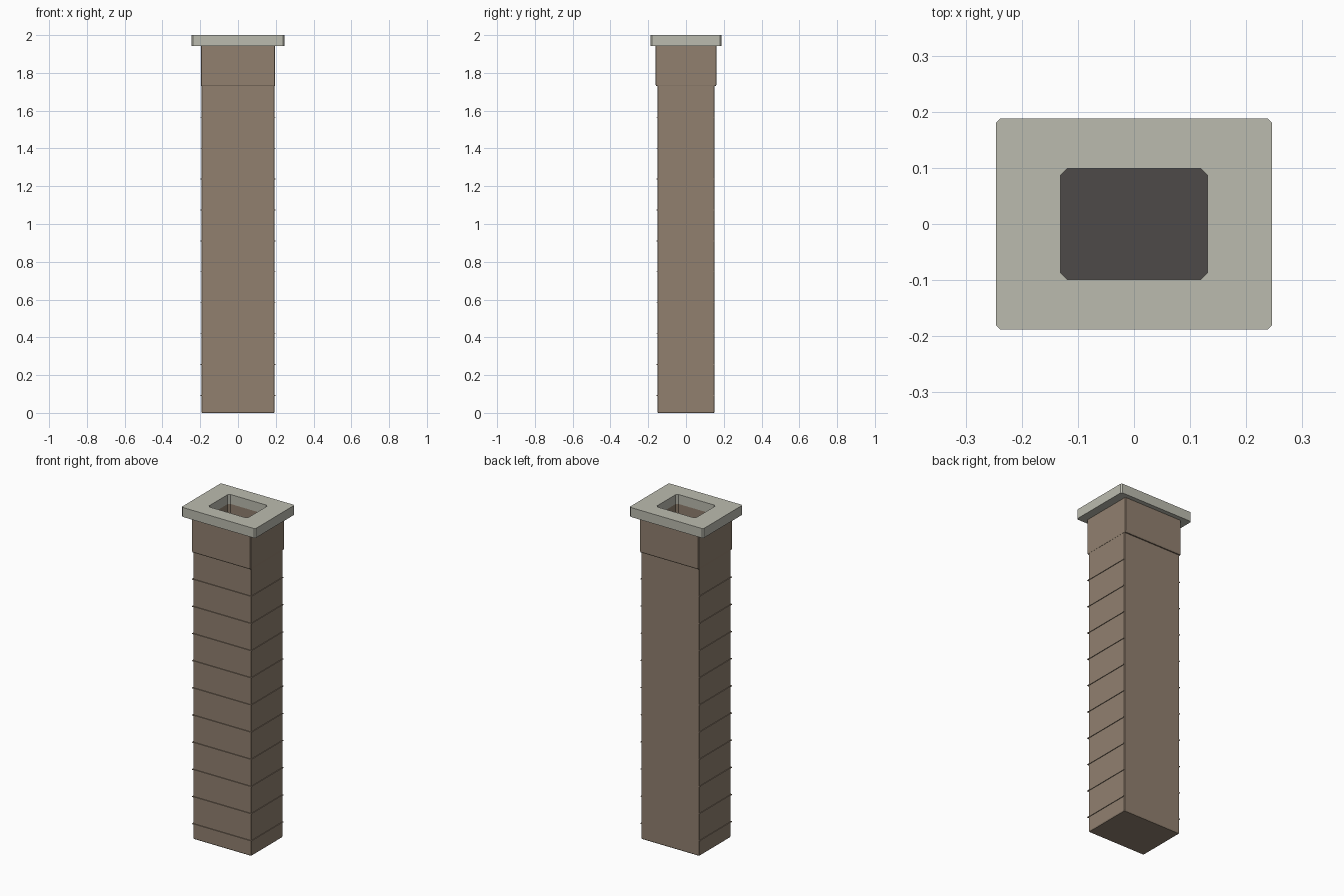
import bpy
import bmesh

if "Cube" in bpy.data.objects:
    bpy.data.objects.remove(bpy.data.objects["Cube"])


def material(name, rgb):
    m = bpy.data.materials.new(name)
    m.diffuse_color = (*rgb, 1)
    m.use_nodes = True
    m.node_tree.nodes["Principled BSDF"].inputs["Base Color"].default_value = m.diffuse_color
    return m


BRICK = material("warm brown", (0.283, 0.216, 0.159))
STONE = material("pale stone", (0.50, 0.50, 0.43))
SOOT = material("soot grey", (0.074, 0.067, 0.065))


def ring(x, y, c, z):
    """Rectangle of half sizes x, y with corners cut by c."""
    return [(x - c, -y, z), (x, c - y, z), (x, y - c, z), (x - c, y, z),
            (c - x, y, z), (-x, y - c, z), (-x, c - y, z), (c - x, -y, z)]


def loft(name, rings, mats, first=False, last=False, loop=False):
    """Skin successive rings; optionally cap the ends or join them."""
    bm = bmesh.new()
    loops = [[bm.verts.new(p) for p in ring(*r)] for r in rings]
    pairs = list(zip(loops, loops[1:]))
    if loop:
        pairs.append((loops[-1], loops[0]))
    for a, b in pairs:
        for i in range(8):
            j = (i + 1) % 8
            bm.faces.new((a[i], a[j], b[j], b[i]))
    if first:
        bm.faces.new(loops[0][::-1])
    if last:
        bm.faces.new(loops[-1]).material_index = len(mats) - 1
    bmesh.ops.recalc_face_normals(bm, faces=bm.faces)
    me = bpy.data.meshes.new(name)
    bm.to_mesh(me)
    bm.free()
    for m in mats:
        me.materials.append(m)
    ob = bpy.data.objects.new(name, me)
    bpy.context.collection.objects.link(ob)
    return ob


# Shaft with the thicker neck and the hollow flue ending in a sooty floor
loft("chimney_shaft", [
    (0.191, 0.148, 0.003, 0.0),
    (0.194, 0.151, 0.003, 0.006),
    (0.194, 0.151, 0.003, 1.73),
    (0.195, 0.158, 0.003, 1.73),
    (0.196, 0.161, 0.003, 1.737),
    (0.196, 0.161, 0.003, 1.943),
    (0.131, 0.099, 0.012, 1.943),
    (0.131, 0.099, 0.012, 1.78),
], [BRICK, SOOT], first=True, last=True)

# Stone slab with the flue opening
loft("cap_slab", [
    (0.246, 0.188, 0.008, 1.943),
    (0.246, 0.188, 0.008, 2.0),
    (0.131, 0.099, 0.012, 2.0),
    (0.131, 0.099, 0.012, 1.943),
], [STONE], loop=True)


def strip(name, lo, hi):
    """Axis-aligned thin bar between two corners."""
    bm = bmesh.new()
    bmesh.ops.create_cube(bm, size=1)
    for v in bm.verts:
        v.co = [lo[k] if v.co[k] < 0 else hi[k] for k in range(3)]
    me = bpy.data.meshes.new(name)
    bm.to_mesh(me)
    bm.free()
    me.materials.append(BRICK)
    bpy.context.collection.objects.link(bpy.data.objects.new(name, me))


# Thin course ledges on the front and both sides, none on the back
for n in range(10):
    z = 0.092 + 0.1637 * n
    t = 0.002
    strip(f"front_ledge_{n}", (-0.198, -0.156, z - t), (0.198, -0.149, z + t))
    for side, a, b in (("left", -0.198, -0.192), ("right", 0.192, 0.198)):
        strip(f"{side}_ledge_{n}", (a, -0.149, z - t), (b, 0.150, z + t))
